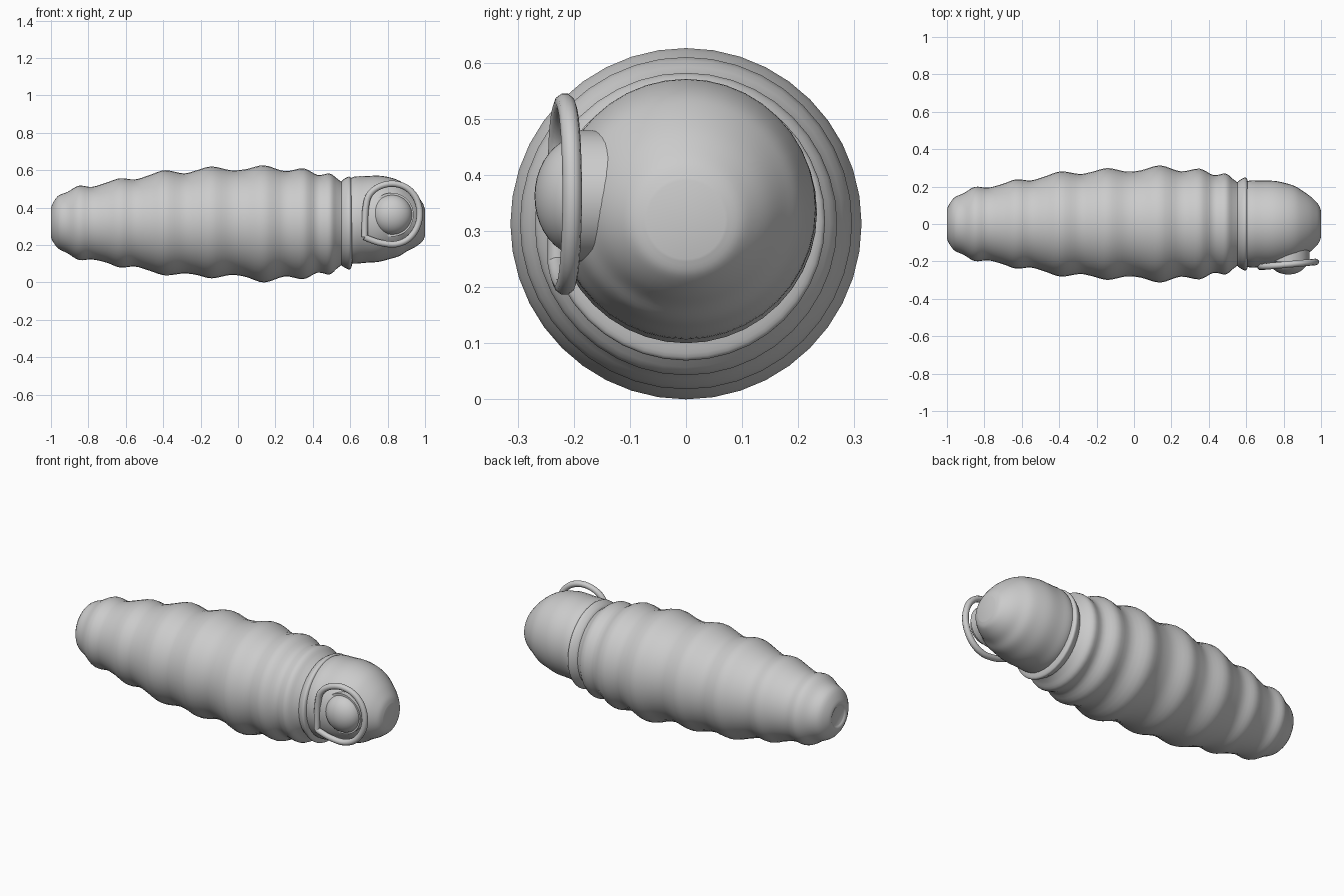
import bpy, bmesh, math
from mathutils import Vector

if "Cube" in bpy.data.objects:
    bpy.data.objects.remove(bpy.data.objects["Cube"])

grey = bpy.data.materials.new("light_grey")
grey.diffuse_color = (0.6, 0.6, 0.6, 1)
grey.use_nodes = True
grey.node_tree.nodes["Principled BSDF"].inputs["Base Color"].default_value = grey.diffuse_color


def finish(obj, angle=50):
    obj.data.materials.clear()
    obj.data.materials.append(grey)
    bpy.ops.object.select_all(action='DESELECT')
    obj.select_set(True)
    bpy.context.view_layer.objects.active = obj
    bpy.ops.object.shade_smooth_by_angle(angle=math.radians(angle))


def catmull(pts, steps):
    """Smooth a list of tuples with a Catmull-Rom spline."""
    p = [Vector(q) for q in pts]
    p = [p[0]] + p + [p[-1]]
    out = []
    for a, b, c, d in zip(p, p[1:], p[2:], p[3:]):
        for i in range(steps):
            t = i / steps
            out.append(0.5 * (2 * b + (c - a) * t + (2 * a - 5 * b + 4 * c - d) * t * t
                              + (3 * b - a - 3 * c + d) * t ** 3))
    return out + [p[-1]]


def loft(name, sections, sides=40, steps=4):
    """Round sections along x, each given as x, top height, bottom height."""
    bm = bmesh.new()
    rings = []
    for x, top, bottom in catmull(sections, steps):
        r, mid = (top - bottom) / 2, (top + bottom) / 2
        rings.append([bm.verts.new((x, r * math.cos(2 * math.pi * k / sides),
                                    mid + r * math.sin(2 * math.pi * k / sides)))
                      for k in range(sides)])
    for a, b in zip(rings, rings[1:]):
        for k in range(sides):
            j = (k + 1) % sides
            bm.faces.new((a[k], a[j], b[j], b[k]))
    bm.faces.new(rings[0])
    bm.faces.new(rings[-1])
    bmesh.ops.recalc_face_normals(bm, faces=bm.faces)
    mesh = bpy.data.meshes.new(name)
    bm.to_mesh(mesh)
    bm.free()
    obj = bpy.data.objects.new(name, mesh)
    bpy.context.collection.objects.link(obj)
    finish(obj)
    return obj


# Segmented body with a wavy outline
loft("body", [
    (-0.992, .375, .265), (-1.0, .40, .24), (-.965, .46, .185), (-.91, .485, .155), (-.85, .517, .12),
    (-.78, .511, .123), (-.70, .535, .105), (-.63, .557, .08), (-.55, .551, .085),
    (-.47, .575, .062), (-.39, .60, .038), (-.29, .583, .048), (-.22, .60, .04),
    (-.14, .62, .022), (-.04, .60, .04), (.04, .605, .03), (.14, .626, 0.0),
    (.25, .595, .032), (.35, .61, .018), (.425, .575, .052), (.49, .582, .043),
    (.53, .555, .075), (.56, .535, .095), (.60, .53, .10)])

# Collar between the body and the head
loft("collar", [(.55, .535, .095), (.562, .55, .085), (.59, .565, .07),
                (.604, .558, .075), (.612, .53, .105)])

# Head with a flat round nose
loft("head", [
    (.57, .54, .11), (.62, .565, .10), (.68, .568, .105), (.75, .571, .11), (.81, .562, .125),
    (.86, .545, .14), (.90, .52, .165), (.94, .485, .185), (.97, .45, .205),
    (.99, .42, .225), (1.0, .39, .25)])

# Eye socket on the front side
bpy.ops.mesh.primitive_cylinder_add(vertices=40, radius=.117, depth=.09,
                                    location=(.822, -.155, .362),
                                    rotation=(math.pi / 2, 0, 0))
socket = bpy.context.object
socket.name = "eye_socket"
finish(socket, 40)

# Domed eye
bpy.ops.mesh.primitive_uv_sphere_add(segments=40, ring_count=20, radius=1,
                                     location=(.825, -.185, .362))
eye = bpy.context.object
eye.name = "eye"
eye.scale = (.107, .085, .107)
finish(eye)

# D-shaped wire ring around the eye, straight on its rear side
outline = [(.677, .243), (.70, .232), (.76, .212), (.84, .204), (.91, .232), (.957, .295),
           (.972, .37), (.952, .45), (.90, .507), (.825, .528), (.75, .510),
           (.70, .465), (.683, .40), (.678, .32), (.677, .243)]
curve = bpy.data.curves.new("eye_ring", 'CURVE')
curve.dimensions = '3D'
curve.bevel_depth = .0175
curve.bevel_resolution = 3
curve.use_fill_caps = True
path = catmull([(x, -.23 + (x - .67) * .09, z) for x, z in outline], 5)
spline = curve.splines.new('POLY')
spline.points.add(len(path) - 1)
for point, co in zip(spline.points, path):
    point.co = (*co, 1)
ring = bpy.data.objects.new("eye_ring", curve)
bpy.context.collection.objects.link(ring)
bpy.ops.object.select_all(action='DESELECT')
ring.select_set(True)
bpy.context.view_layer.objects.active = ring
bpy.ops.object.convert(target='MESH')
finish(bpy.context.object)
